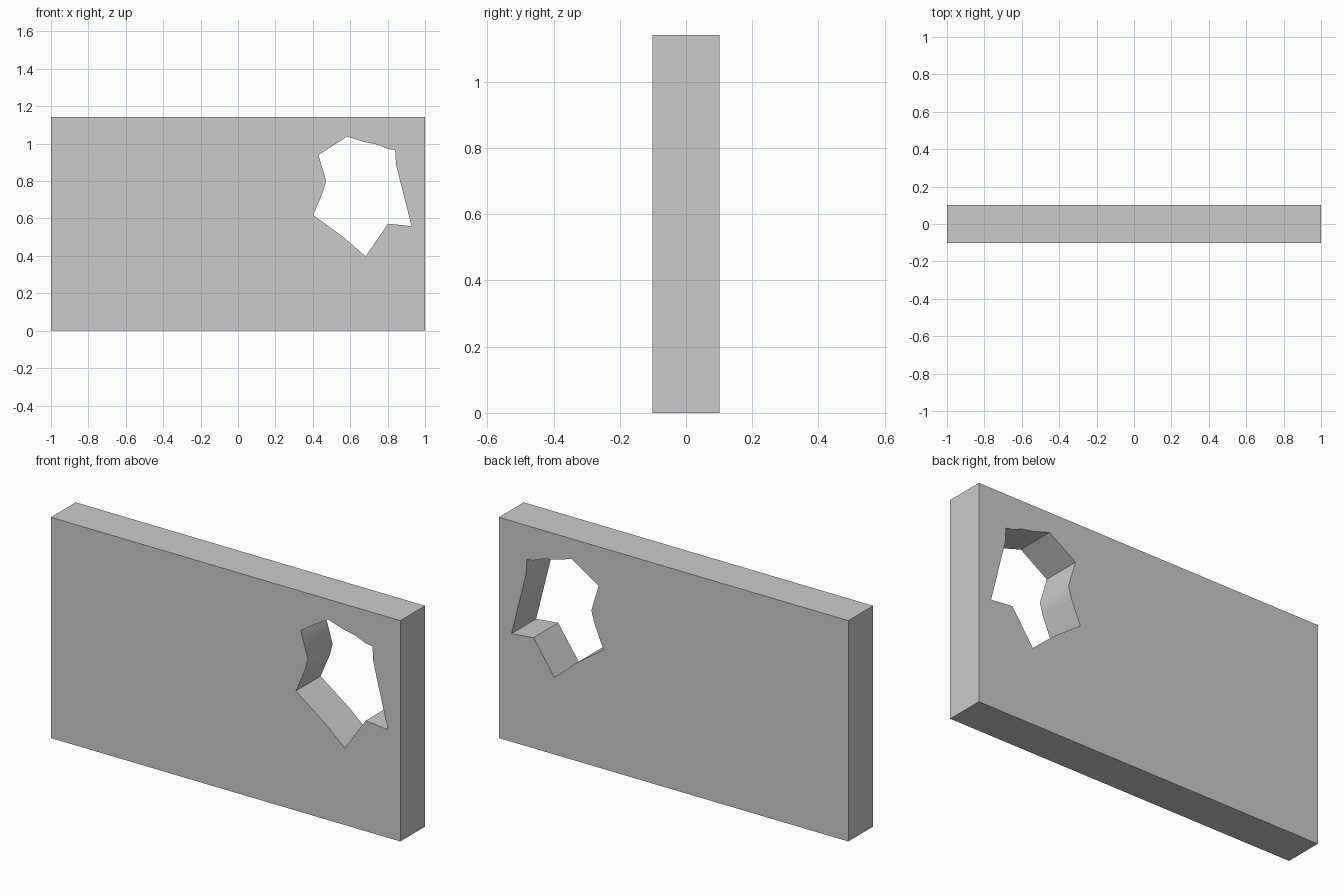
import bpy, bmesh, math
from mathutils import Vector

if "Cube" in bpy.data.objects:
    bpy.data.objects.remove(bpy.data.objects["Cube"])

HALF_DEPTH = 0.101

# Wall outline and the ragged hole, as (x, z) profiles
outline = [(-1, 0), (1, 0), (1, 1.142), (-1, 1.142)]
hole = [(0.583, 1.038), (0.679, 1.008), (0.743, 0.996), (0.802, 0.972),
        (0.84, 0.966), (0.845, 0.888), (0.928, 0.559), (0.802, 0.572),
        (0.682, 0.398), (0.561, 0.503), (0.402, 0.618), (0.455, 0.743),
        (0.471, 0.802), (0.43, 0.939)]


def add_loop(bm, points):
    verts = [bm.verts.new((x, -HALF_DEPTH, z)) for x, z in points]
    return [bm.edges.new((v, verts[(i + 1) % len(verts)])) for i, v in enumerate(verts)]


# Front face with the hole, extruded through to the back
bm = bmesh.new()
edges = add_loop(bm, outline) + add_loop(bm, hole)
bmesh.ops.triangle_fill(bm, edges=edges, use_beauty=True, normal=(0, -1, 0))
result = bmesh.ops.extrude_face_region(bm, geom=bm.faces[:], use_keep_orig=True)
moved = [g for g in result["geom"] if isinstance(g, bmesh.types.BMVert)]
bmesh.ops.translate(bm, verts=moved, vec=Vector((0, 2 * HALF_DEPTH, 0)))
bmesh.ops.recalc_face_normals(bm, faces=bm.faces[:])

mesh = bpy.data.meshes.new("broken_wall")
bm.to_mesh(mesh)
bm.free()
wall = bpy.data.objects.new("broken_wall", mesh)
bpy.context.collection.objects.link(wall)

# Soft shading inside the hole, sharp wall edges
bpy.context.view_layer.objects.active = wall
wall.select_set(True)
bpy.ops.object.shade_smooth_by_angle(angle=math.radians(40))
